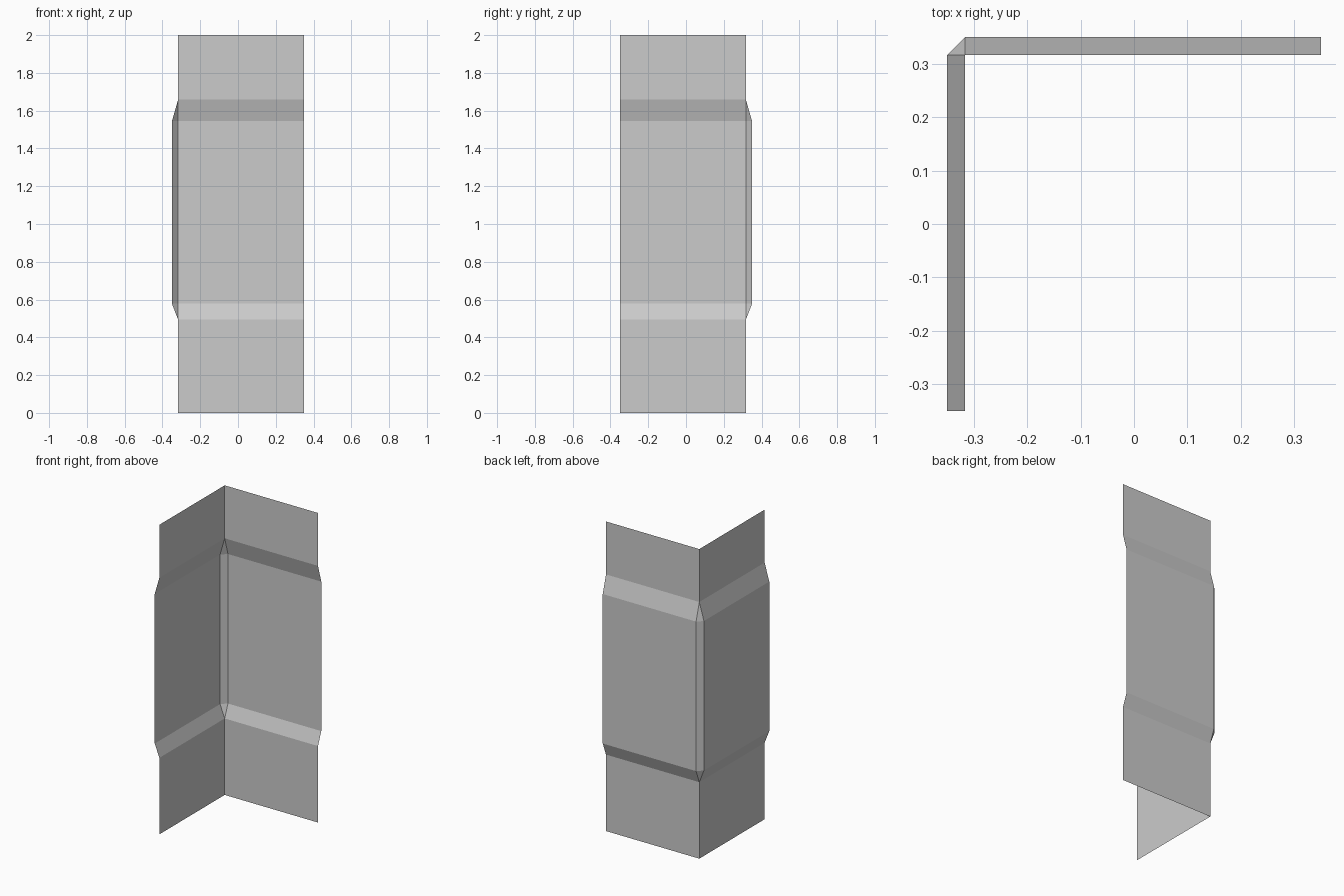
import bpy, bmesh

if "Cube" in bpy.data.objects:
    bpy.data.objects.remove(bpy.data.objects["Cube"])

HALF = 0.35      # outer half width
W = 0.317        # wall plane of the flat upper and lower bands
D = HALF - W     # how far the middle band bulges outwards

# Vertical profile: (height, bulge)
profile = [(0, 0), (0.494, 0), (0.578, D), (1.544, D), (1.658, 0), (2, 0)]

# Corner wall panel: an open L-shaped sheet with a chamfered bulging corner
bm = bmesh.new()
rows = []
for z, d in profile:
    plan = [(-W - d, -HALF), (-W - d, W), (-W, W + d), (HALF, W + d)]
    rows.append([bm.verts.new((x, y, z)) for x, y in plan])
for low, high in zip(rows, rows[1:]):
    for i in range(3):
        bm.faces.new((low[i], high[i], high[i + 1], low[i + 1]))

# Merge the corner points where the bulge is zero, leaving triangles there
bmesh.ops.remove_doubles(bm, verts=bm.verts[:], dist=0.0005)

mesh = bpy.data.meshes.new("corner_wall_panel")
bm.to_mesh(mesh)
bm.free()
panel = bpy.data.objects.new("corner_wall_panel", mesh)
bpy.context.collection.objects.link(panel)
